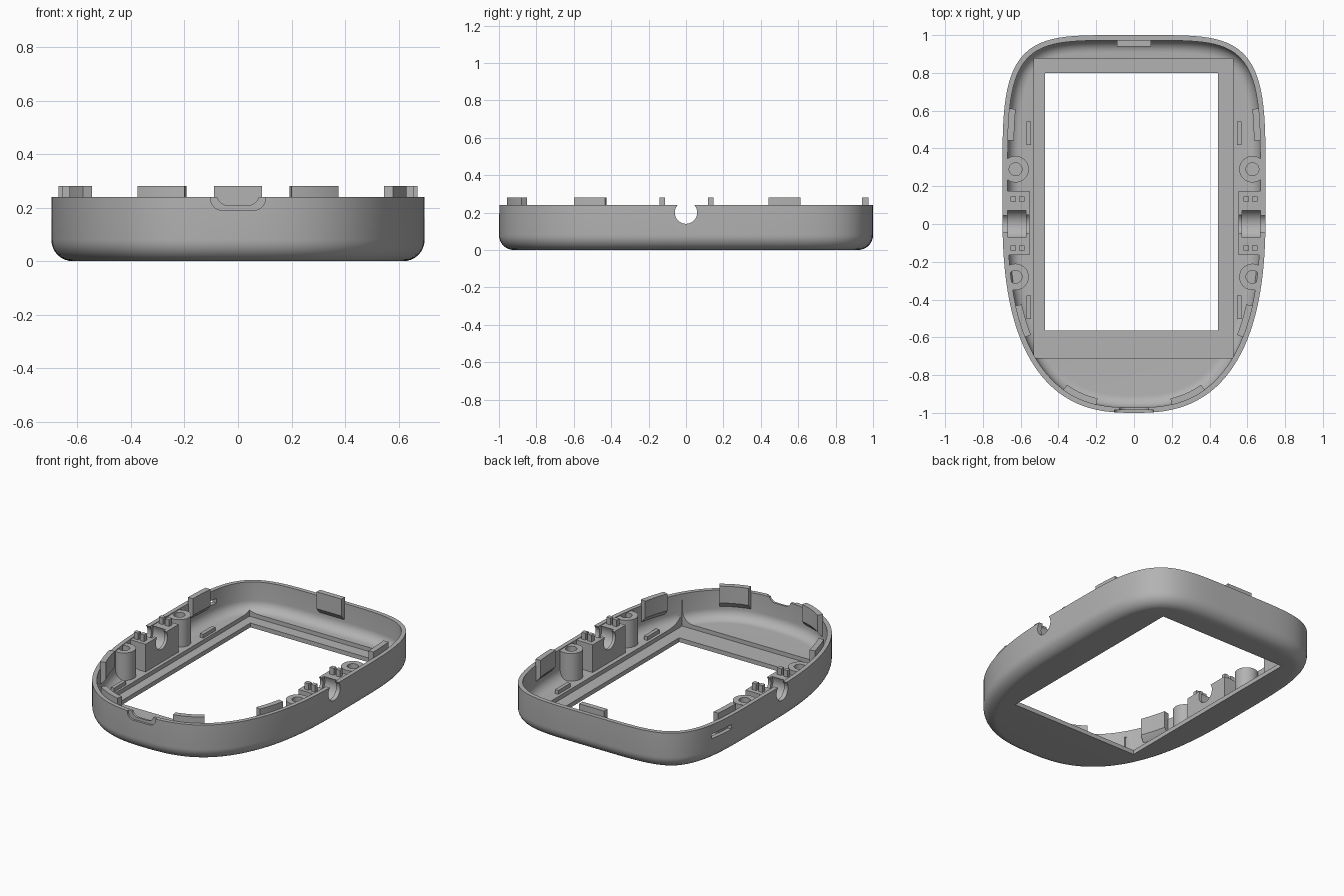
import bpy, bmesh
from math import sin, cos, pi, atan2, sqrt, radians

default = bpy.data.objects.get("Cube")
if default:
    bpy.data.objects.remove(default, do_unlink=True)

grey = bpy.data.materials.new("plastic_grey")
grey.use_nodes = True
COLOR = (0.45, 0.45, 0.45, 1)
grey.diffuse_color = COLOR
grey.node_tree.nodes["Principled BSDF"].inputs["Base Color"].default_value = COLOR

HALF_W, MID_Y = 0.697, 0.1
RIM, TAB_TOP, WALL, FLOOR = 0.24, 0.28, 0.028, 0.055


# ---------- helpers ----------
def loft(name, rings):
    """Closed solid through rings of equal point count."""
    bm = bmesh.new()
    rows = [[bm.verts.new(p) for p in ring] for ring in rings]
    n = len(rows[0])
    for a, b in zip(rows, rows[1:]):
        for i in range(n):
            j = (i + 1) % n
            bm.faces.new((a[i], a[j], b[j], b[i]))
    bm.faces.new(rows[0])
    bm.faces.new(rows[-1])
    bmesh.ops.recalc_face_normals(bm, faces=bm.faces)
    mesh = bpy.data.meshes.new(name)
    bm.to_mesh(mesh)
    bm.free()
    mesh.materials.append(grey)
    obj = bpy.data.objects.new(name, mesh)
    bpy.context.collection.objects.link(obj)
    return obj


def box(name, x0, x1, y0, y1, z0, z1):
    return loft(name, [[(x0, y0, z), (x1, y0, z), (x1, y1, z), (x0, y1, z)]
                       for z in (z0, z1)])


def circle(r, n=40):
    return [(r * cos(2 * pi * i / n), r * sin(2 * pi * i / n)) for i in range(n)]


def post(name, x, y, r, z0, z1):
    return loft(name, [[(x + u, y + v, z) for u, v in circle(r)] for z in (z0, z1)])


def axle(name, r, x0, x1, z=0.2):
    return loft(name, [[(x, u, z + v) for u, v in circle(r)] for x in (x0, x1)])


def boolean(obj, cutter, operation='DIFFERENCE'):
    mod = obj.modifiers.new("cut", 'BOOLEAN')
    mod.operation, mod.object, mod.solver = operation, cutter, 'EXACT'
    graph = bpy.context.evaluated_depsgraph_get()
    result = bpy.data.meshes.new_from_object(obj.evaluated_get(graph))
    obj.modifiers.clear()
    obj.data = result
    bpy.data.objects.remove(cutter, do_unlink=True)


def rim_point(angle, inset, z):
    """Point on the egg-like outline, moved inwards by inset."""
    c, s = cos(angle), sin(angle)
    b, n = (0.9, 4.7) if s > 0 else (1.1, 2.6)
    r = (abs(c / HALF_W) ** n + abs(s / b) ** n) ** (-1 / n)
    x, y = r * c, r * s
    nx = abs(x / HALF_W) ** (n - 1) / HALF_W * (1 if x > 0 else -1)
    ny = abs(y / b) ** (n - 1) / b * (1 if y > 0 else -1)
    d = sqrt(nx * nx + ny * ny)
    return (x - inset * nx / d, MID_Y + y - inset * ny / d, z)


def outline(inset, z, n=180):
    return [rim_point(2 * pi * i / n, inset, z) for i in range(n)]


def fillet(radius, inset, base, steps=8):
    """Inset and height pairs of a quarter round, from the floor up."""
    return [(inset + radius * (1 - sin(a)), base + radius * (1 - cos(a)))
            for a in [pi / 2 * i / steps for i in range(steps + 1)]]


# ---------- tray shell ----------
profile = fillet(0.08, 0, 0) + [(0, RIM), (WALL, RIM)]
profile += fillet(0.065, WALL, FLOOR)[::-1]
shell = loft("tray_shell", [outline(d, z) for d, z in profile])
boolean(shell, box("recess_cut", -0.53, 0.525, -0.71, 0.875, 0.028, 0.2))
boolean(shell, box("window_cut", -0.47, 0.445, -0.565, 0.80, -0.1, 0.2))
boolean(shell, box("side_slot_cut", -0.8, -0.6, 0.52, 0.70, 0.15, 0.18))
boolean(shell, axle("axle_cut", 0.06, -0.9, 0.9))


# Rounded opening in the front rim: shallow outer step and a through cut
def front_cut(half, bottom, y1):
    r = 0.045
    arc = [pi / 2 * i / 8 for i in range(9)]
    right = [(half - r + r * sin(a), bottom + r - r * cos(a)) for a in arc]
    right.append((half, 0.3))
    pts = right + [(-x, z) for x, z in reversed(right)]
    return loft("front_cut", [[(x, y, z) for x, z in pts] for y in (-1.1, y1)])


boolean(shell, front_cut(0.103, 0.19, -0.986))
boolean(shell, front_cut(0.08, 0.208, -0.9))


# ---------- snap tabs along the inside of the wall ----------
def snap_tab(name, start, end, steps=8):
    a0, a1 = [atan2(y - MID_Y, x) for x, y in (start, end)]
    section = ((WALL - 0.003, 0.13), (0.045, 0.15), (0.06, 0.17),
               (0.06, TAB_TOP), (WALL - 0.003, TAB_TOP))
    return loft(name, [[rim_point(a0 + (a1 - a0) * i / steps, d, z) for d, z in section]
                       for i in range(steps + 1)])


parts = [shell, snap_tab("back_tab", (0.09, 1.0), (-0.09, 1.0))]
for side, s in (("left", 1), ("right", -1)):
    parts += [
        snap_tab(side + "_back_tab", (s * 0.69, 0.44), (s * 0.68, 0.61)),
        snap_tab(side + "_side_tab", (s * 0.655, -0.44), (s * 0.602, -0.61)),
    ]
    # front tabs, set out by their sideways reach
    parts.append(snap_tab(side + "_front_tab", (s * 0.39, -0.90), (s * 0.205, -0.975)))

    # screw bosses with blind holes, trimmed to the wall
    for end, y in (("back", 0.29), ("front", -0.28)):
        boss = post(f"{side}_{end}_boss", s * 0.627, y, 0.07, 0.05, 0.235)
        boolean(boss, post("hole_cut", s * 0.627, y, 0.034, 0.09, 0.4))
        boolean(boss, loft("trim", [outline(0.015, 0.03), outline(0.015, 0.4)]),
                'INTERSECT')
        parts.append(boss)

    # axle cradle block
    x0, x1 = sorted((s * 0.552, s * 0.675))
    block = box(side + "_axle_cradle", x0, x1, -0.165, 0.175, 0.045, 0.236)
    boolean(block, axle("cradle_cut", 0.08, s * 0.572, s * 0.7))
    boolean(block, axle("axle_cut", 0.06, s * 0.5, s * 0.8))
    parts.append(block)

    # locating pegs on the cradle
    for x in (0.595, 0.64):
        for y in (-0.127, 0.132):
            parts.append(box(side + "_peg", s * x - 0.015, s * x + 0.015,
                             y - 0.014, y + 0.014, 0.23, TAB_TOP))

    # low ribs beside the window
    for y in (0.48, -0.44):
        parts.append(box(side + "_floor_rib", s * 0.556 - 0.012, s * 0.556 + 0.012,
                         y - 0.062, y + 0.062, 0.045, 0.08))

# ---------- shading ----------
bpy.ops.object.select_all(action='DESELECT')
for obj in parts:
    obj.select_set(True)
bpy.context.view_layer.objects.active = shell
bpy.ops.object.shade_smooth_by_angle(angle=radians(30))
